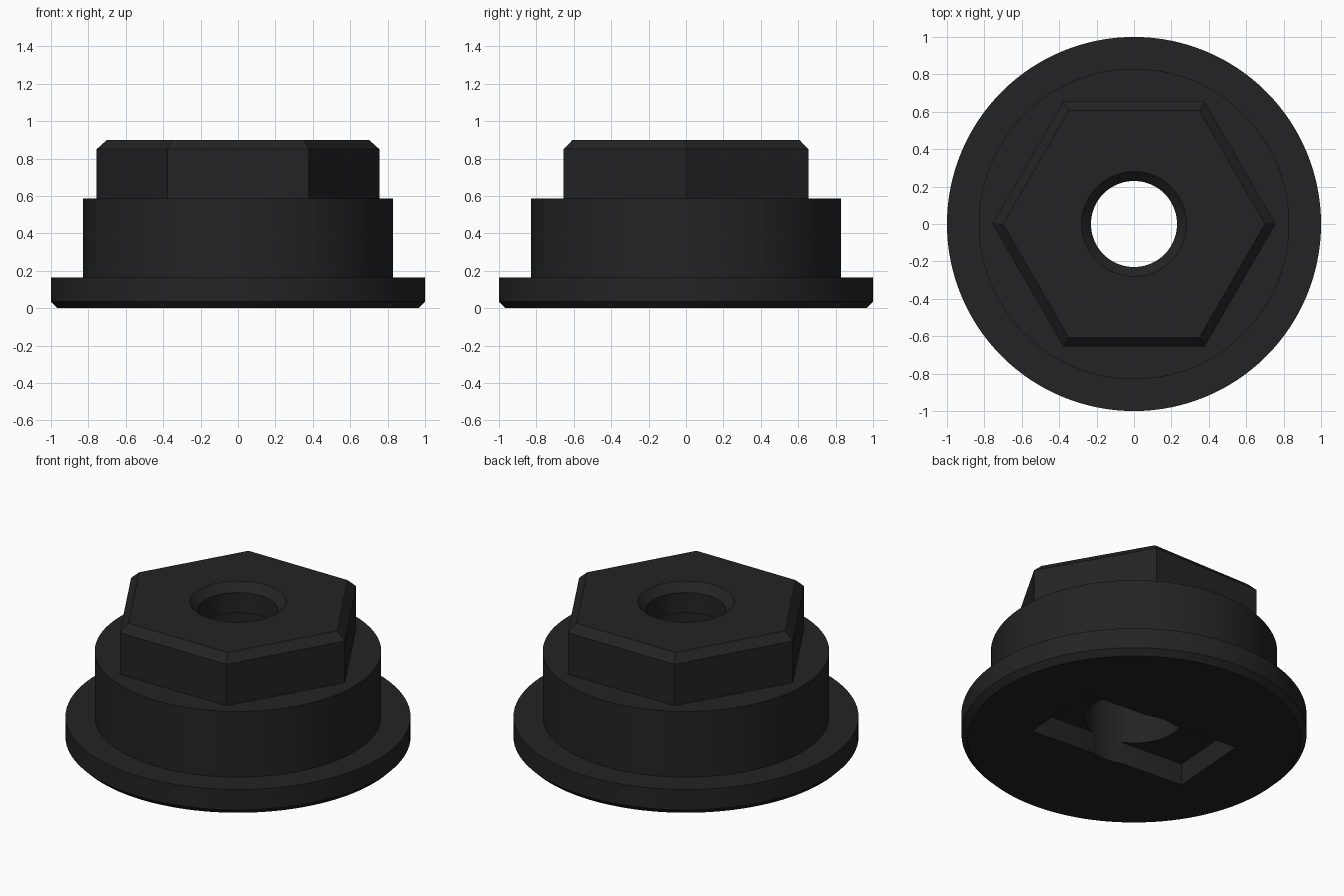
import bpy, bmesh, math

if "Cube" in bpy.data.objects:
    bpy.data.objects.remove(bpy.data.objects["Cube"])

SIDES = 128

black = bpy.data.materials.new("black_plastic")
black.diffuse_color = (0.017, 0.017, 0.017, 1)
black.use_nodes = True
black.node_tree.nodes["Principled BSDF"].inputs["Base Color"].default_value = black.diffuse_color


def lathe(name, profile, sides=SIDES):
    """Closed solid made of stacked rings; profile is (radius, z) from bottom to top."""
    bm = bmesh.new()
    rings = []
    for r, z in profile:
        rings.append([bm.verts.new((r * math.cos(2 * math.pi * i / sides),
                                    r * math.sin(2 * math.pi * i / sides), z))
                      for i in range(sides)])
    for a, b in zip(rings, rings[1:]):
        for i in range(sides):
            j = (i + 1) % sides
            bm.faces.new((a[i], a[j], b[j], b[i]))
    bm.faces.new(rings[0][::-1])
    bm.faces.new(rings[-1])
    return finish(name, bm)


def finish(name, bm):
    bmesh.ops.recalc_face_normals(bm, faces=bm.faces)
    mesh = bpy.data.meshes.new(name)
    bm.to_mesh(mesh)
    bm.free()
    mesh.materials.append(black)
    obj = bpy.data.objects.new(name, mesh)
    bpy.context.collection.objects.link(obj)
    return obj


def combine(target, other, operation):
    """Apply a boolean and remove the helper object."""
    mod = target.modifiers.new(operation, 'BOOLEAN')
    mod.operation = operation
    mod.solver = 'EXACT'
    mod.object = other
    bpy.context.view_layer.objects.active = target
    bpy.ops.object.modifier_apply(modifier=mod.name)
    bpy.data.objects.remove(other)


# Round flange with chamfered base, and the stepped collar above it
body = lathe("flanged_nut", [(0.965, 0), (1, 0.035), (1, 0.165),
                             (0.83, 0.165), (0.83, 0.585)])

# Chamfered hexagonal head
head = lathe("hex_head", [(0.756, 0.4), (0.756, 0.85), (0.70, 0.9)], sides=6)
combine(body, head, 'UNION')

# Bore: wide from below, a narrow lip near the top, then a countersink
bore = lathe("bore_cutter", [(0.285, -0.1), (0.285, 0.72), (0.23, 0.72),
                             (0.23, 0.85), (0.28, 0.9), (0.28, 1.0)])
combine(body, bore, 'DIFFERENCE')

# Shallow key slot across the underside, slightly turned
bm = bmesh.new()
bmesh.ops.create_cube(bm, size=1)
bmesh.ops.scale(bm, verts=bm.verts, vec=(1.068, 0.536, 0.28))
slot = finish("slot_cutter", bm)
slot.rotation_euler.z = math.radians(-4.2)
bpy.context.view_layer.update()
combine(body, slot, 'DIFFERENCE')

# Smooth round walls, sharp edges kept
bpy.ops.object.select_all(action='DESELECT')
body.select_set(True)
bpy.context.view_layer.objects.active = body
bpy.ops.object.shade_smooth_by_angle(angle=math.radians(25))
